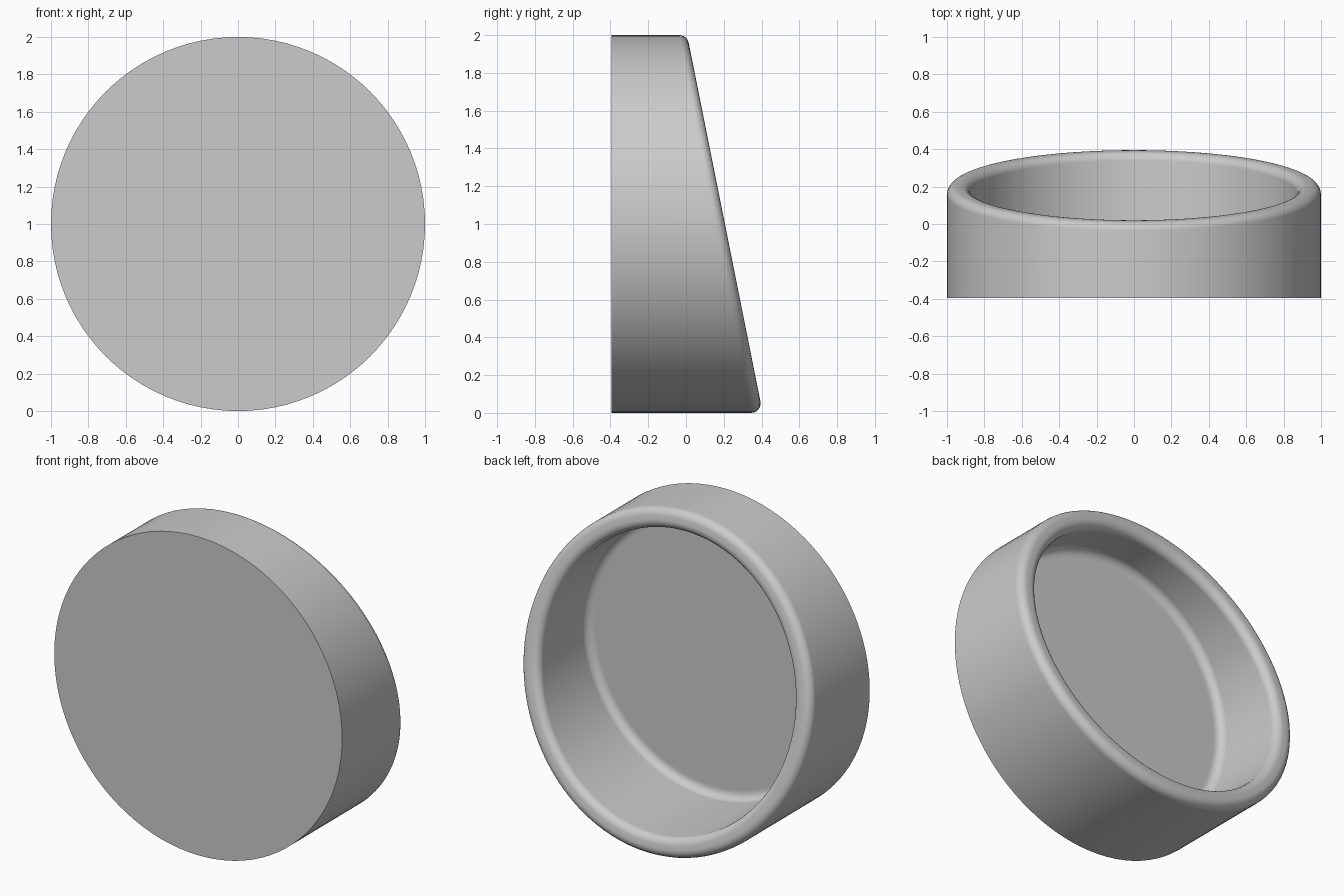
import bpy, bmesh, math

cube = bpy.data.objects.get("Cube")
if cube:
    bpy.data.objects.remove(cube, do_unlink=True)

SEGMENTS = 96
FRONT, FLOOR = -0.395, -0.27      # outer and inner face of the closed end
OUTER, INNER = 1.0, 0.875         # wall radii
ROUND = 0.05                      # radius of rim rounding and floor fillet
RIM, SLOPE = 0.206, 0.2           # rim height on the axis and its slant
STEPS = 6

# Plain grey material
grey = bpy.data.materials.new("plain grey")
grey.use_nodes = True
colour = (0.6, 0.6, 0.6, 1)
grey.diffuse_color = colour
grey.node_tree.nodes["Principled BSDF"].inputs["Base Color"].default_value = colour


def arc(radius, depth, start, end):
    """Points (radius, depth) along a rounded corner."""
    angles = [start + (end - start) * i / STEPS for i in range(STEPS + 1)]
    return [(radius + ROUND * math.cos(a), depth + ROUND * math.sin(a)) for a in angles]


def wall_profile(turn):
    """Cross-section of the wall at one angle around the axis."""
    slant = -SLOPE * math.sin(turn)
    normal = math.pi / 2 + math.atan(slant)
    drop = ROUND * math.hypot(1, slant)
    outer, inner = OUTER - ROUND, INNER + ROUND
    points = [(OUTER, FRONT)]
    points += arc(outer, RIM + slant * outer - drop, 0, normal)
    points += arc(inner, RIM + slant * inner - drop, normal, math.pi)
    points += arc(INNER - ROUND, FLOOR + ROUND, 0, -math.pi / 2)
    points.append((INNER - ROUND - 0.01, FLOOR))
    return points


# Place the profiles around the y axis and bridge them
bm = bmesh.new()
columns = []
for k in range(SEGMENTS):
    turn = 2 * math.pi * k / SEGMENTS
    columns.append([bm.verts.new((r * math.cos(turn), y, r * math.sin(turn) + 1))
                    for r, y in wall_profile(turn)])
for k, column in enumerate(columns):
    after = columns[(k + 1) % SEGMENTS]
    for i in range(len(column) - 1):
        bm.faces.new((column[i], after[i], after[i + 1], column[i + 1]))

# Flat front disc and inner floor
for end in (0, -1):
    bm.faces.new([column[end] for column in columns])
bmesh.ops.recalc_face_normals(bm, faces=bm.faces)

mesh = bpy.data.meshes.new("slanted_cup")
bm.to_mesh(mesh)
bm.free()
mesh.materials.append(grey)
cup = bpy.data.objects.new("slanted_cup", mesh)
bpy.context.collection.objects.link(cup)

# Smooth walls with a crisp front edge
bpy.ops.object.select_all(action='DESELECT')
cup.select_set(True)
bpy.context.view_layer.objects.active = cup
bpy.ops.object.shade_smooth_by_angle(angle=math.radians(35))

# Keep broad flat faces evenly shaded
weighted = cup.modifiers.new("even_shading", 'WEIGHTED_NORMAL')
weighted.keep_sharp = True
